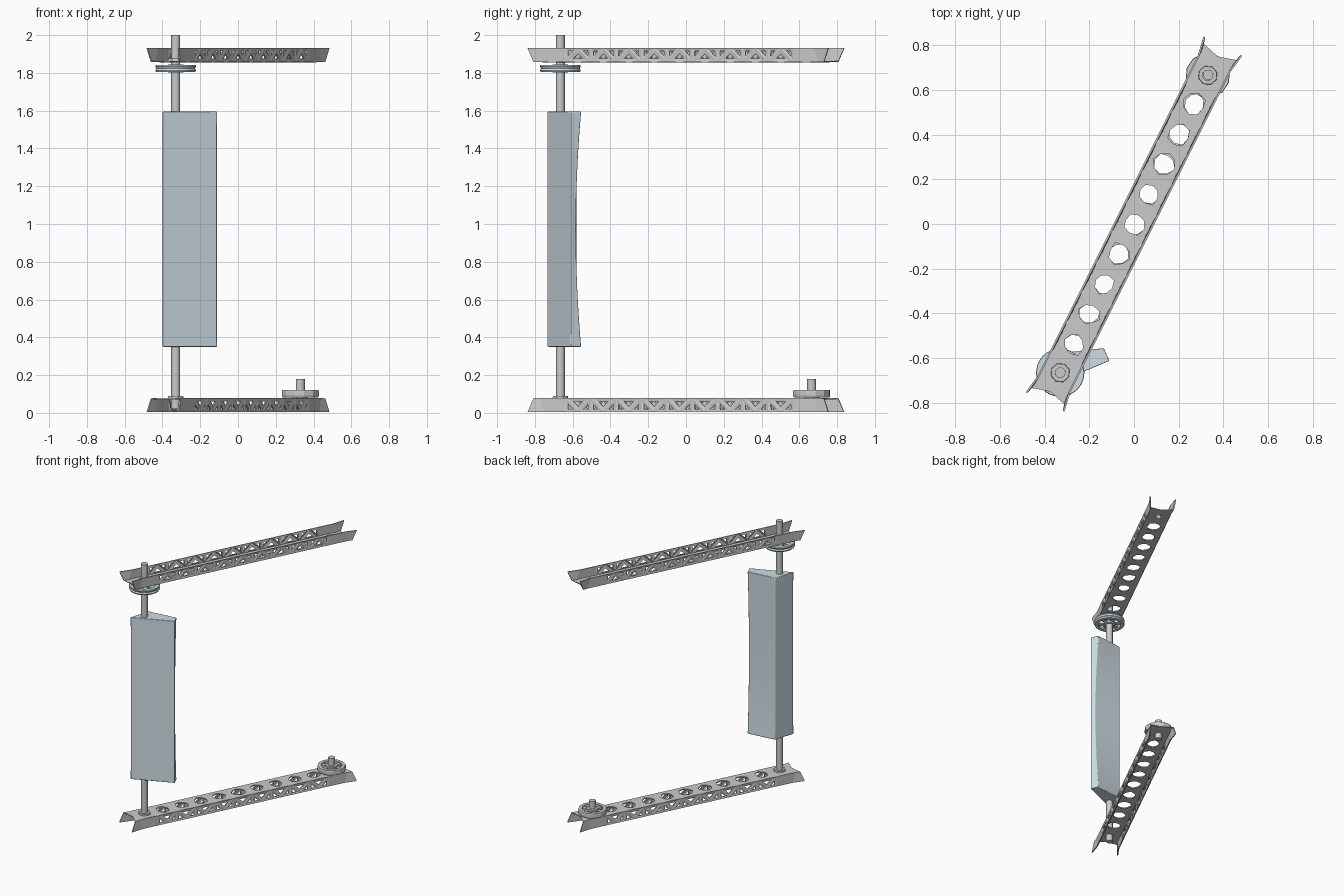
import bpy, bmesh, math, random
from mathutils import Vector

if "Cube" in bpy.data.objects:
    bpy.data.objects.remove(bpy.data.objects["Cube"])

random.seed(4)
ANG = math.atan2(2, 1)          # heading of both beams
PX, PY = 0.33, 0.665            # axle position

blue = bpy.data.materials.new("pale_blue")
blue.diffuse_color = (0.62, 0.73, 0.79, 1)
blue.use_nodes = True
blue.node_tree.nodes["Principled BSDF"].inputs["Base Color"].default_value = blue.diffuse_color


def finish(name, bm, mat=None, loc=(0, 0, 0), rot=0.0, smooth=False):
    bmesh.ops.remove_doubles(bm, verts=bm.verts, dist=1e-4)
    bmesh.ops.recalc_face_normals(bm, faces=bm.faces)
    me = bpy.data.meshes.new(name)
    bm.to_mesh(me)
    bm.free()
    ob = bpy.data.objects.new(name, me)
    bpy.context.collection.objects.link(ob)
    ob.location = loc
    ob.rotation_euler[2] = rot
    if mat:
        me.materials.append(mat)
    if smooth:
        bpy.context.view_layer.objects.active = ob
        ob.select_set(True)
        bpy.ops.object.shade_smooth_by_angle(angle=math.radians(35))
        ob.select_set(False)
    return ob


def ring(bm, outer, inner):
    """Flat panel between an outer outline and a hole outline."""
    o = [bm.verts.new(p) for p in outer]
    i = [bm.verts.new(p) for p in inner]
    n = len(o)
    for k in range(n):
        j = (k + 1) % n
        bm.faces.new((o[k], o[j], i[j], i[k]))


def lathe(bm, profile, n):
    """Spin a closed (radius, z) profile around z."""
    rows = [[bm.verts.new((r * math.cos(a), r * math.sin(a), z)) for r, z in profile]
            for a in [2 * math.pi * k / n for k in range(n)]]
    m = len(profile)
    for k in range(n):
        a, b = rows[k], rows[(k + 1) % n]
        for j in range(m):
            bm.faces.new((a[j], b[j], b[(j + 1) % m], a[(j + 1) % m]))


# Perforated channel beams: pierced web, two lattice flanges, splayed tips
def beam(name, z, d):
    bm = bmesh.new()
    w, h, cell, half = 0.078, 0.071 * d, 0.15, 0.675

    def web_panel(x0, x1, r, jit):
        c = (x0 + x1) / 2
        outer = [(x1, 0, 0), (x1, w, 0), (c, w, 0), (x0, w, 0),
                 (x0, 0, 0), (x0, -w, 0), (c, -w, 0), (x1, -w, 0)]
        inner = []
        for k in range(8):
            a, rr = k * math.pi / 4, r * random.uniform(1 - jit, 1 + jit)
            inner.append((c + rr * math.cos(a), rr * math.sin(a), 0))
        ring(bm, outer, inner)

    for k in range(9):
        web_panel(-half + k * cell, -half + (k + 1) * cell, 0.047, 0.15)
    for s in (-1, 1):
        web_panel(min(s * half, s * 0.825), max(s * half, s * 0.825), 0.026, 0)
        # tips of web and flanges
        e = [bm.verts.new(p) for p in [(s * .825, -w, 0), (s * .825, 0, 0), (s * .825, w, 0),
                                       (s * .86, w + .006, 0), (s * .838, 0, 0), (s * .86, -w - .006, 0)]]
        bm.faces.new((e[0], e[1], e[4], e[5]))
        bm.faces.new((e[1], e[2], e[3], e[4]))
        for t in (-1, 1):
            f = [bm.verts.new(p) for p in [(s * half, t * w, 0), (s * .825, t * w, 0),
                                           (s * .86, t * (w + .006), 0), (s * .89, t * (w + .015), h),
                                           (s * .80, t * w, h), (s * half, t * w, h)]]
            bm.faces.new((f[0], f[1], f[4], f[5]))
            bm.faces.new((f[1], f[2], f[3], f[4]))
    # flange lattice of pierced triangles
    for t in (-1, 1):
        for k in range(9):
            x0 = -half + k * cell
            x1, c = x0 + cell, x0 + cell / 2
            for tri in [((x0, 0), (x1, 0), (c, h)), ((x0, 0), (c, h), (x0, h)), ((x1, 0), (x1, h), (c, h))]:
                o = [Vector((x, t * w, zz)) for x, zz in tri]
                m = sum(o, Vector()) / 3 + Vector((0, -t * 0.006, 0))
                ring(bm, o, [m + (p - m) * 0.38 for p in o])
    ob = finish(name, bm, loc=(0, 0, z), rot=ANG)
    sol = ob.modifiers.new("thickness", 'SOLIDIFY')
    sol.thickness = 0.008
    sol.offset = 0
    return ob


beam("lower_beam", 0.075, -1)
beam("upper_beam", 1.86, 1)


# Shafts
def shaft(name, x, y, z0, z1, r=0.024):
    bm = bmesh.new()
    bmesh.ops.create_cone(bm, cap_ends=True, segments=12, radius1=r, radius2=r, depth=z1 - z0)
    finish(name, bm, loc=(x, y, (z0 + z1) / 2), smooth=True)


shaft("main_shaft", -PX, -PY, 0.02, 2.0)
shaft("short_shaft", PX, PY, 0.03, 0.18)


# Bearing collars around each axle hole
def collar(name, x, y, z):
    bm = bmesh.new()
    lathe(bm, [(.024, -.009), (.045, -.009), (.042, .009), (.024, .009)], 8)
    finish(name, bm, loc=(x, y, z), rot=ANG)


for s, side in ((-1, "front"), (1, "rear")):
    collar(side + "_lower_collar", s * PX, s * PY, 0.08)
    collar(side + "_upper_collar", s * PX, s * PY, 1.866)


# Spoked wheels
def wheel(name, x, y, z, r, n, spokes, mat, groove):
    bm = bmesh.new()
    t = 0.019
    lathe(bm, [(r * .74, -t), (r * .96, -t), (r, -t * .5), (r - groove, 0),
               (r, t * .6), (r * .98, t), (r * .74, t)], n)
    lathe(bm, [(.018, -t * 1.1), (.042, -t * 1.1), (.042, t * 1.1), (.018, t * 1.1)], 12)
    for k in range(spokes):
        a = 2 * math.pi * k / spokes
        u, v = Vector((math.cos(a), math.sin(a), 0)), Vector((-math.sin(a), math.cos(a), 0))
        box = bmesh.ops.create_cube(bm, size=1)["verts"]
        for p in box:
            c = p.co.copy()
            p.co = u * (r * .6 + c.x * r * .5) + v * c.y * .03 + Vector((0, 0, c.z * t * 1.2))
    finish(name, bm, mat, (x, y, z), 0.2, smooth=n > 16)


wheel("upper_wheel", -PX, -PY, 1.823, 0.108, 32, 6, blue, 0.006)
wheel("lower_wheel", PX, PY, 0.101, 0.10, 12, 6, None, 0.0)

# Wedge-section panel around the main shaft, outer rear edge pulled in at mid height
bm = bmesh.new()
rows, N = [], 16
for k in range(N + 1):
    q = 1 - (2 * k / N - 1) ** 2
    z = 0.35 + 1.245 * k / N
    rows.append([bm.verts.new((x, y, z)) for x, y in
                 [(-.40, -.735), (-.11, -.612), (-.135 + .008 * q, -.555 - .028 * q), (-.352, -.58)]])
for a, b in zip(rows, rows[1:]):
    for j in range(4):
        bm.faces.new((a[j], a[(j + 1) % 4], b[(j + 1) % 4], b[j]))
bm.faces.new(rows[0])
bm.faces.new(rows[-1])
panel = finish("wedge_panel", bm, blue, smooth=True)
bev = panel.modifiers.new("soft_edges", 'BEVEL')
bev.width = 0.004
bev.segments = 2
bev.limit_method = 'ANGLE'
